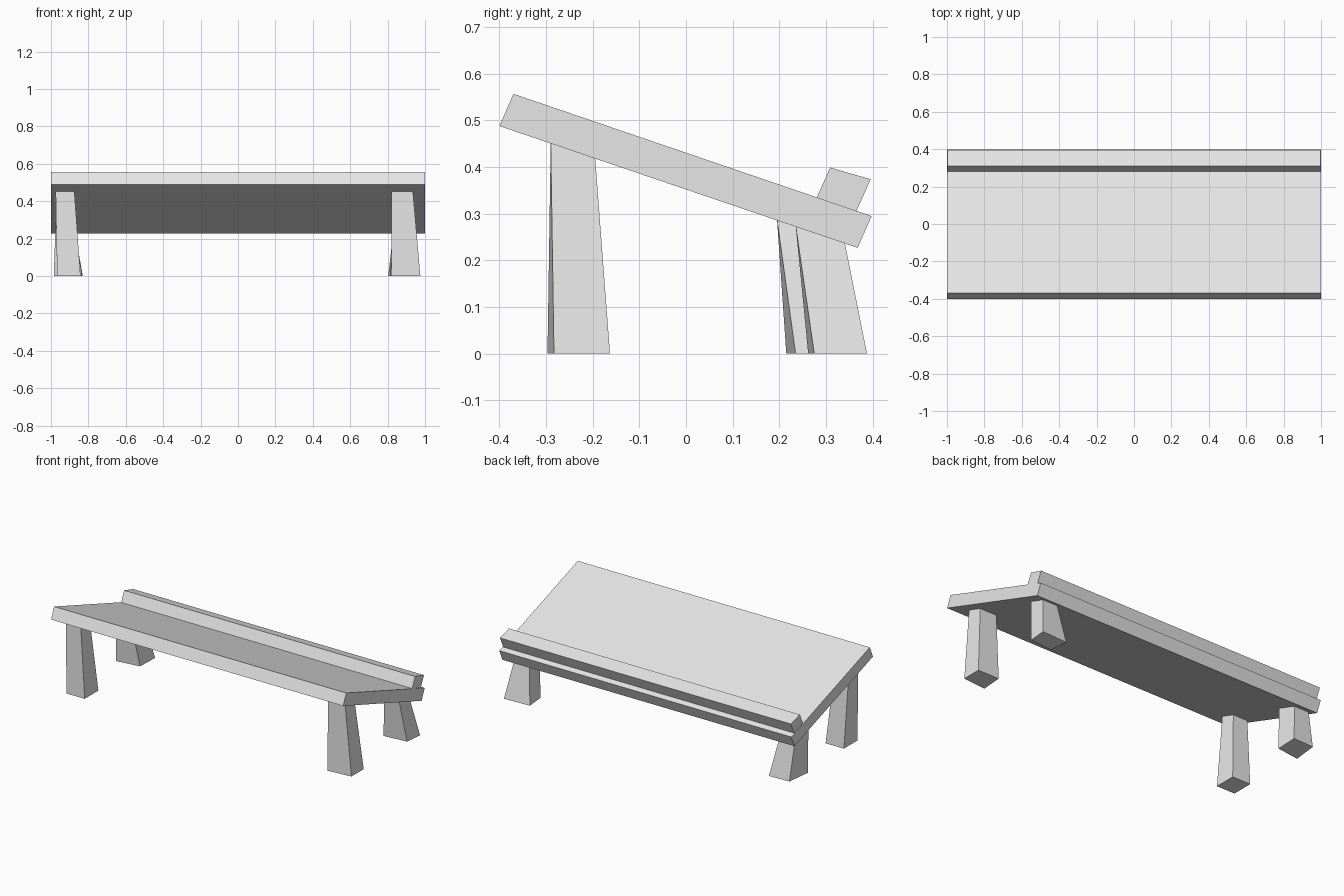
import bpy, bmesh

cube = bpy.data.objects.get("Cube")
if cube:
    bpy.data.objects.remove(cube, do_unlink=True)

grey = bpy.data.materials.new("light_grey")
grey.use_nodes = True
grey.diffuse_color = (0.8, 0.8, 0.8, 1)
grey.node_tree.nodes["Principled BSDF"].inputs["Base Color"].default_value = (0.8, 0.8, 0.8, 1)


def loft(name, ring_a, ring_b):
    """Closed solid between two rings of the same length."""
    bm = bmesh.new()
    a = [bm.verts.new(p) for p in ring_a]
    b = [bm.verts.new(p) for p in ring_b]
    n = len(a)
    bm.faces.new(a)
    bm.faces.new(b)
    for i in range(n):
        j = (i + 1) % n
        bm.faces.new((a[i], a[j], b[j], b[i]))
    bmesh.ops.recalc_face_normals(bm, faces=bm.faces)
    mesh = bpy.data.meshes.new(name)
    bm.to_mesh(mesh)
    bm.free()
    mesh.materials.append(grey)
    obj = bpy.data.objects.new(name, mesh)
    bpy.context.collection.objects.link(obj)
    return obj


def beam(name, profile, half):
    """Side profile (y, z) stretched along x."""
    return loft(name, [(-half, y, z) for y, z in profile],
                [(half, y, z) for y, z in profile])


def leg(name, bottom, top):
    """Tapered leg whose top is cut to the sloping underside of the board."""
    def underside(y):
        return 0.488 - 0.34 * (y + 0.4) + 0.004
    return loft(name, [(x, y, 0) for x, y in bottom],
                [(x, y, underside(y)) for x, y in top])


def rect(x0, x1, y0, y1):
    return [(x0, y0), (x1, y0), (x1, y1), (x0, y1)]


# Sloping board and the stop rail along its low back edge
beam("sloping_board", [(-0.4, 0.488), (-0.37, 0.557), (0.398, 0.295), (0.368, 0.227)], 1.0)
beam("back_rail", [(0.28, 0.334), (0.309, 0.399), (0.396, 0.374), (0.365, 0.305)], 0.996)

# Four uneven, hand-cut legs
leg("front_left_leg", [(0.82, -0.297), (0.975, -0.283), (0.975, -0.163), (0.83, -0.163)],
    rect(0.82, 0.935, -0.29, -0.195))
leg("front_right_leg", rect(-0.967, -0.842, -0.297, -0.163),
    rect(-0.975, -0.875, -0.29, -0.197))
leg("back_left_leg", [(0.814, 0.262), (0.965, 0.275), (0.975, 0.388), (0.803, 0.38)],
    rect(0.835, 0.935, 0.235, 0.34))
leg("back_right_leg", [(-0.985, 0.215), (-0.835, 0.235), (-0.83, 0.375), (-0.967, 0.37)],
    rect(-0.975, -0.873, 0.195, 0.325))
